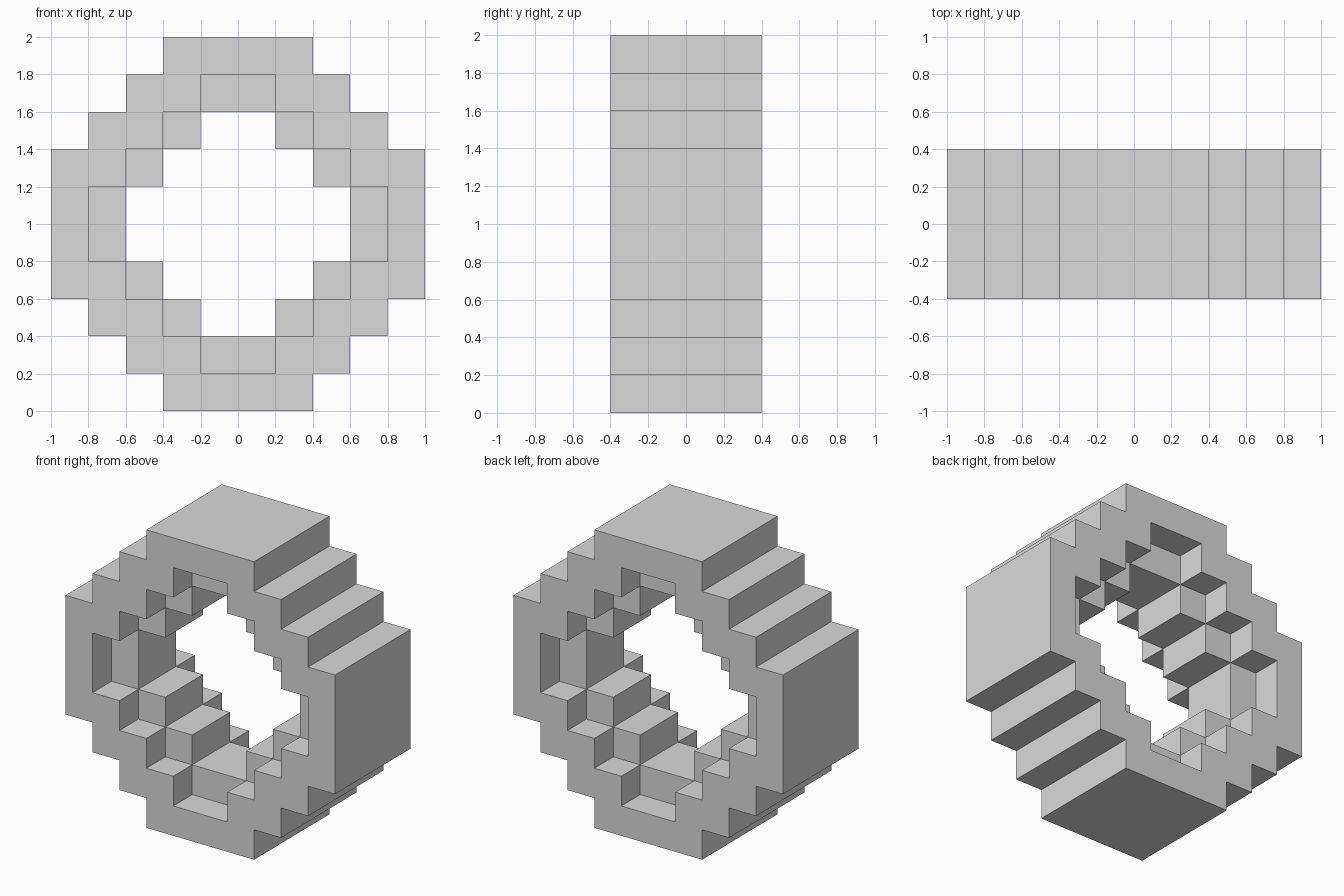
import bpy
import bmesh
from mathutils import Vector

if "Cube" in bpy.data.objects:
    bpy.data.objects.remove(bpy.data.objects["Cube"])

CELL = 0.2
# half-widths in cells for each row, bottom to top
OUTER = [2, 3, 4, 5, 5, 5, 5, 4, 3, 2]
RIM_HOLE = [0, 1, 2, 3, 4, 4, 3, 2, 1, 0]
CORE_HOLE = [0, 0, 1, 2, 3, 3, 2, 1, 0, 0]


def solid(i, j, k):
    """Is the block at column i, depth j, row k part of the ring?"""
    if not (0 <= k < 10 and -2 <= j < 2):
        return False
    hole = CORE_HOLE if j in (-1, 0) else RIM_HOLE
    return hole[k] < abs(i + 0.5) < OUTER[k]


# grey stone material
grey = bpy.data.materials.new("light grey")
grey.diffuse_color = (0.7, 0.7, 0.7, 1)
grey.use_nodes = True
grey.node_tree.nodes["Principled BSDF"].inputs["Base Color"].default_value = grey.diffuse_color

# stepped ring: one quad on every exposed block side
bm = bmesh.new()
corners = {}


def corner(p):
    key = tuple(round(c) for c in p)
    if key not in corners:
        corners[key] = bm.verts.new(Vector(key) * CELL)
    return corners[key]


for i in range(-5, 5):
    for j in range(-2, 2):
        for k in range(10):
            if not solid(i, j, k):
                continue
            centre = Vector((i + 0.5, j + 0.5, k + 0.5))
            for axis in range(3):
                for sign in (-1, 1):
                    n = Vector((0, 0, 0))
                    n[axis] = sign
                    if solid(i + int(n.x), j + int(n.y), k + int(n.z)):
                        continue
                    u = Vector((0, 0, 0))
                    u[(axis + 1) % 3] = 1
                    v = n.cross(u)
                    bm.faces.new([corner(centre + (n + a * u + b * v) / 2)
                                  for a, b in ((-1, -1), (1, -1), (1, 1), (-1, 1))])

mesh = bpy.data.meshes.new("stepped_ring")
bm.to_mesh(mesh)
bm.free()
mesh.materials.append(grey)
ring = bpy.data.objects.new("stepped_ring", mesh)
bpy.context.collection.objects.link(ring)
